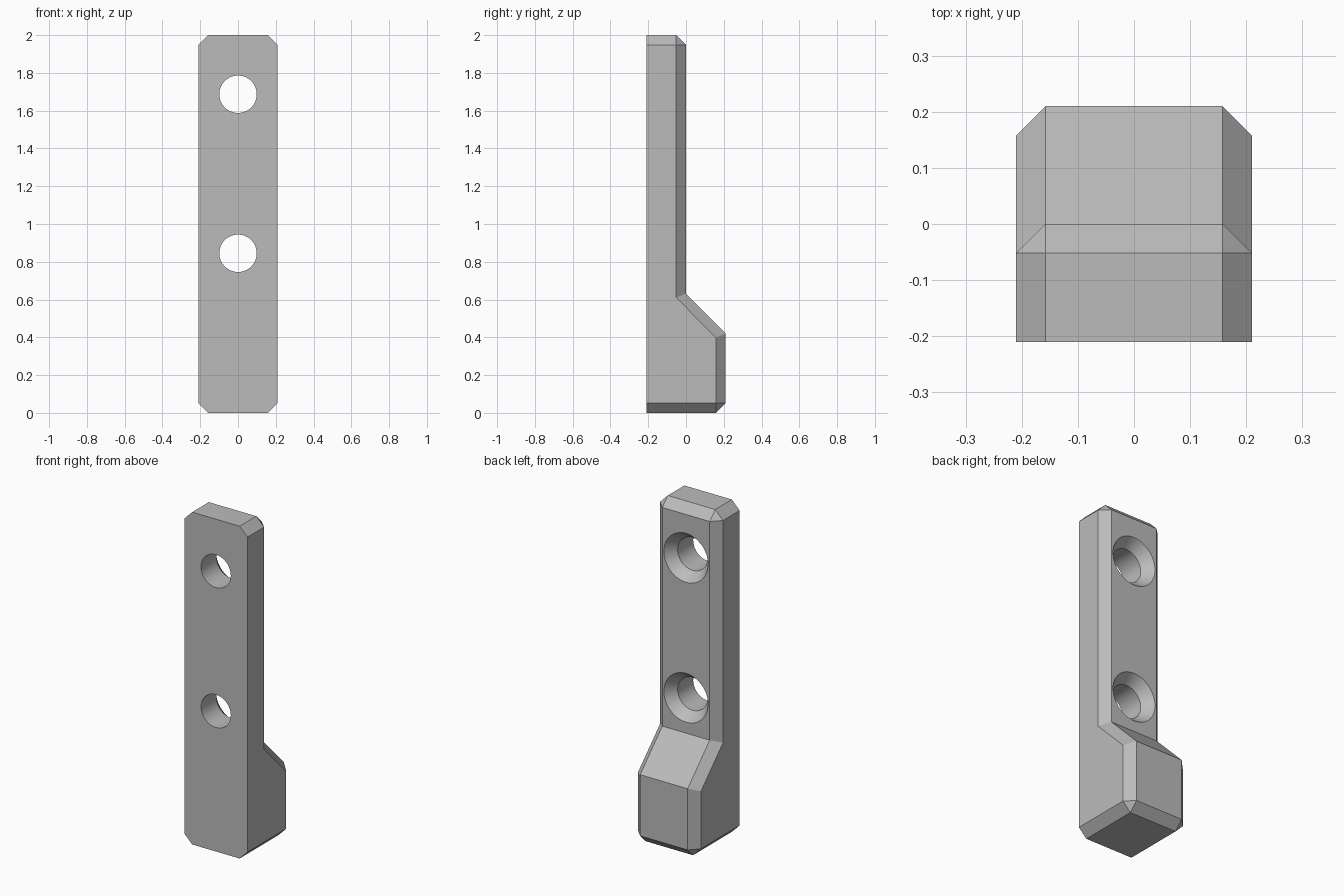
import bpy, bmesh, math
from mathutils import Matrix

HALF = 0.21       # half of the width and depth
CHAMFER = 0.052
HOLE_HEIGHTS = (0.845, 1.687)

if "Cube" in bpy.data.objects:
    bpy.data.objects.remove(bpy.data.objects["Cube"])

grey = bpy.data.materials.new("plain_grey")
grey.use_nodes = True
colour = (0.5, 0.5, 0.5, 1)
grey.diffuse_color = colour
grey.node_tree.nodes["Principled BSDF"].inputs["Base Color"].default_value = colour


def add_object(name, bm):
    bmesh.ops.recalc_face_normals(bm, faces=bm.faces)
    mesh = bpy.data.meshes.new(name)
    bm.to_mesh(mesh)
    bm.free()
    mesh.materials.append(grey)
    obj = bpy.data.objects.new(name, mesh)
    bpy.context.collection.objects.link(obj)
    return obj


# Bracket body: side profile (y, z) extruded across the width
profile = [(-HALF, 0), (HALF, 0), (HALF, 0.42), (0, 0.632), (0, 2), (-HALF, 2)]
bm = bmesh.new()
side = bm.faces.new([bm.verts.new((-HALF, y, z)) for y, z in profile])
extruded = bmesh.ops.extrude_face_region(bm, geom=[side])["geom"]
moved = [v for v in extruded if isinstance(v, bmesh.types.BMVert)]
bmesh.ops.translate(bm, verts=moved, vec=(2 * HALF, 0, 0))
bmesh.ops.recalc_face_normals(bm, faces=bm.faces)


def is_chamfered(edge):
    a, b = (v.co for v in edge.verts)
    if max(a.y, b.y) < -HALF + 0.01:
        return False                       # sharp front outline
    if abs(a.x - b.x) < 0.01:
        return True                        # both side outlines
    return a.z < 0.01 or a.z > 1.99        # back edges of the two ends


bmesh.ops.bevel(bm, geom=[e for e in bm.edges if is_chamfered(e)],
                offset=CHAMFER, offset_type='OFFSET', segments=1,
                profile=0.5, affect='EDGES')
body = add_object("bracket_body", bm)


# Countersunk screw holes: stacked rings along y form each cutter
def hole_cutter(z, sides=64):
    rings = [(-0.3, 0.099), (-0.062, 0.099), (0, 0.147), (0.05, 0.147)]
    bm = bmesh.new()
    loops = []
    for y, radius in rings:
        ring = bmesh.ops.create_circle(
            bm, segments=sides, radius=radius,
            matrix=Matrix.Translation((0, y, z)) @ Matrix.Rotation(math.pi / 2, 4, 'X'))
        loops.append(ring["verts"])
    for low, high in zip(loops, loops[1:]):
        for i in range(sides):
            j = (i + 1) % sides
            bm.faces.new((low[i], low[j], high[j], high[i]))
    bm.faces.new(loops[0])
    bm.faces.new(loops[-1])
    cutter = add_object("hole_cutter", bm)
    cutter.hide_render = True
    return cutter


bpy.context.view_layer.objects.active = body
body.select_set(True)
for height in HOLE_HEIGHTS:
    cutter = hole_cutter(height)
    cut = body.modifiers.new("screw_hole", 'BOOLEAN')
    cut.operation = 'DIFFERENCE'
    cut.solver = 'EXACT'
    cut.object = cutter
    bpy.ops.object.modifier_apply(modifier=cut.name)
    bpy.data.objects.remove(cutter)

# Round hole walls, crisp chamfers
bpy.ops.object.shade_smooth_by_angle(angle=math.radians(20))
